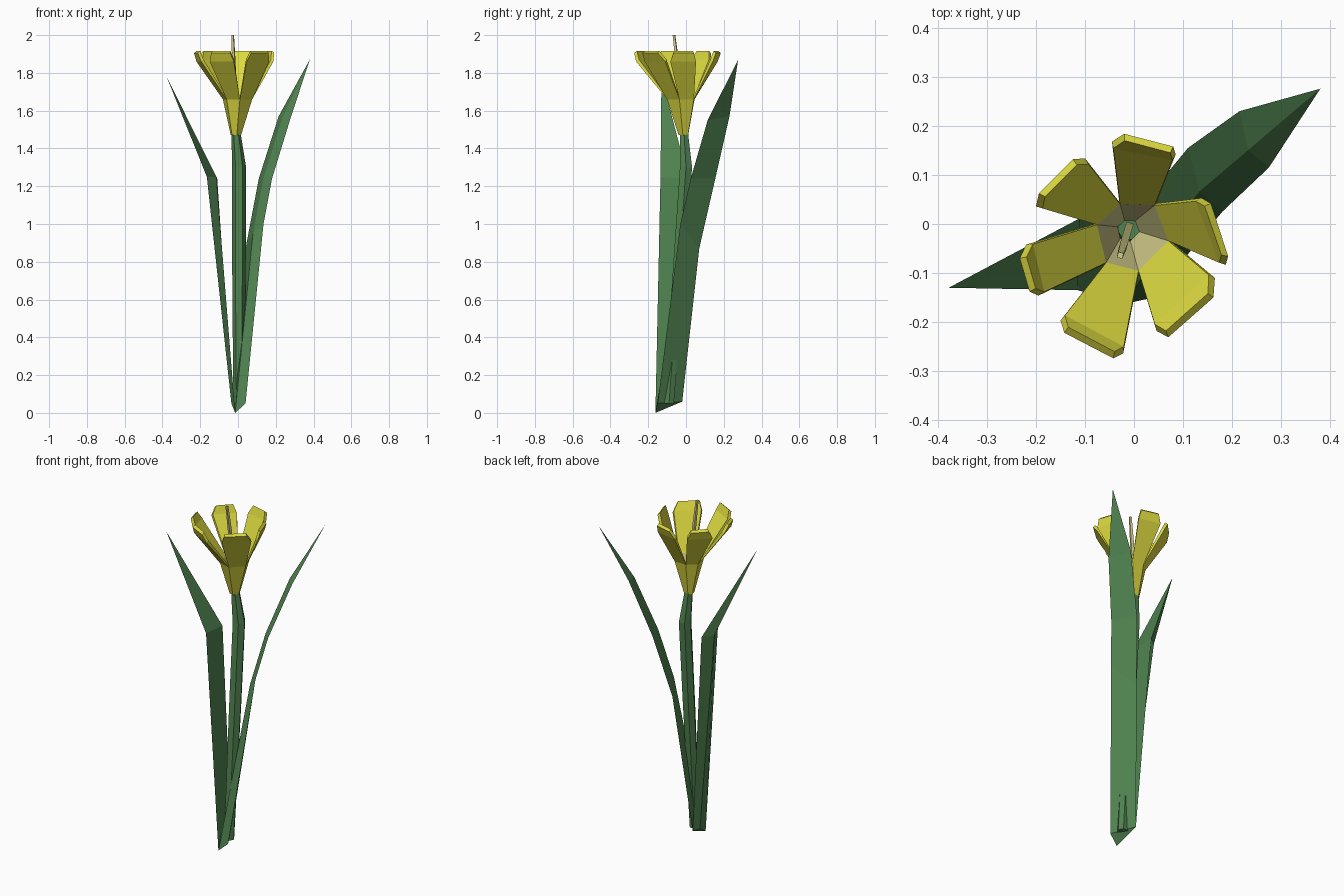
import bpy, bmesh, math
from mathutils import Vector

if "Cube" in bpy.data.objects:
    bpy.data.objects.remove(bpy.data.objects["Cube"])


def material(name, rgb):
    m = bpy.data.materials.new(name)
    m.diffuse_color = (*rgb, 1)
    m.use_nodes = True
    m.node_tree.nodes["Principled BSDF"].inputs["Base Color"].default_value = m.diffuse_color
    return m


GREEN = material("leaf green", (0.08, 0.225, 0.08))
YELLOW = material("petal yellow", (0.71, 0.69, 0.05))
CREAM = material("pale cream", (0.66, 0.62, 0.26))


def loft(name, rings, mats, cap=True, inner_from=None, closed=False):
    """Skin a list of rings; a one-point ring makes a tip."""
    bm = bmesh.new()
    rows = [[bm.verts.new(p) for p in r] for r in rings]
    pairs = list(zip(rows, rows[1:]))
    if closed:
        pairs.append((rows[-1], rows[0]))
    for k, (a, b) in enumerate(pairs):
        n = len(a)
        for i in range(n):
            j = (i + 1) % n
            quad = [a[i], a[j], b[0]] if len(b) == 1 else [a[i], a[j], b[j], b[i]]
            f = bm.faces.new(quad)
            if inner_from is not None and k >= inner_from:
                f.material_index = 1
    if cap and not closed:
        for r in (rows[0], rows[-1]):
            if len(r) > 2:
                bm.faces.new(r)
    bmesh.ops.recalc_face_normals(bm, faces=bm.faces)
    me = bpy.data.meshes.new(name)
    bm.to_mesh(me)
    bm.free()
    for m in mats:
        me.materials.append(m)
    ob = bpy.data.objects.new(name, me)
    bpy.context.collection.objects.link(ob)
    return ob


def ring(x, y, z, r, n, turn=0.0):
    return [(x + r * math.cos(turn + math.tau * i / n),
             y + r * math.sin(turn + math.tau * i / n), z) for i in range(n)]


# Stem: six sides, leaning back towards the flower
loft("stem", [ring(0.005, -0.09, 0.05, 0.03, 6), ring(0.005, -0.035, 0.8, 0.036, 6),
              ring(0.006, 0.0, 1.3, 0.037, 6), ring(-0.01, -0.01, 1.475, 0.025, 6)], [GREEN])

# Left leaf: front edge, outer keel, back edge
loft("left_leaf", [
    [(-0.015, -0.162, 0), (-0.035, -0.08, 0.05), (-0.03, -0.02, 0.06)],
    [(-0.115, -0.135, 1.25), (-0.165, -0.03, 1.25), (-0.11, 0.012, 1.24)],
    [(-0.378, -0.13, 1.78)]], [GREEN])

# Right leaf: back edge, front edge, inner ridge worked out between them
back = [(0.04, 0.07, 0.87), (0.11, 0.155, 1.24), (0.215, 0.23, 1.57)]
front = [(0.135, -0.03, 1.0), (0.18, 0.025, 1.24), (0.275, 0.115, 1.55)]
rows = [[(-0.03, -0.02, 0.06), (0.04, -0.15, 0.05), (-0.015, -0.162, 0)]]
for p, q in zip(back, front):
    ridge = Vector(p).lerp(Vector(q), 0.6) + Vector((-0.018, -0.01, 0))
    rows.append([p, q, ridge])
rows.append([(0.38, 0.276, 1.87)])
loft("right_leaf", rows, [GREEN])

# Cup: open six-sided funnel, yellow outside and cream inside
CX, CY = -0.005, -0.025
rim = [(0.045, 0.042), (-0.03, 0.045), (-0.08, 0.0), (-0.06, -0.082), (0.01, -0.1), (0.075, -0.035)]


def scaled(pts, cx, cy, s, z, ox=0, oy=0):
    return [(ox + cx + (x - cx) * s, oy + cy + (y - cy) * s, z) for x, y in pts]


outer_low = scaled(rim, CX, CY, 0.35, 1.47, -0.007, 0.012)
outer_top = scaled(rim, CX, CY, 1.0, 1.66)
inner_top = scaled(rim, CX, CY, 0.94, 1.668)
inner_low = scaled(rim, CX, CY, 0.29, 1.478, -0.007, 0.012)
loft("flower_cup", [outer_low, outer_top, inner_top, inner_low], [YELLOW, CREAM],
     inner_from=2, closed=True)
for f in bpy.data.objects["flower_cup"].data.polygons:
    if f.index >= 18:
        f.material_index = 0

# Petals: one per cup side; wide corners then tip corners (x, y)
petals = [
    ((0.085, 0.142), (-0.045, 0.168), (0.08, 0.158), (-0.02, 0.184)),
    ((-0.1, 0.134), (-0.2, 0.036), (-0.125, 0.132), (-0.194, 0.062)),
    ((-0.22, -0.042), (-0.195, -0.146), (-0.233, -0.07), (-0.213, -0.138)),
    ((-0.15, -0.197), (-0.022, -0.264), (-0.142, -0.222), (-0.042, -0.274)),
    ((0.046, -0.218), (0.165, -0.11), (0.07, -0.231), (0.162, -0.15)),
    ((0.187, -0.083), (0.138, 0.053), (0.192, -0.066), (0.157, 0.042)),
]


def inward(p):
    v = Vector(p)
    d = Vector((CX - v.x, CY - v.y, 0)).normalized()
    return v + d * 0.014 + Vector((0, 0, 0.012))


for i, (w1, w2, t1, t2) in enumerate(petals):
    j = (i + 1) % 6
    sections = [[outer_top[i], outer_top[j], inner_top[j], inner_top[i]]]
    for a, b, z in ((w1, w2, 1.86), (t1, t2, 1.905)):
        a, b = (*a, z), (*b, z)
        sections.append([a, b, inward(b), inward(a)])
    loft(f"petal_{i + 1}", sections, [YELLOW])

# Stamen: thin leaning rod
loft("stamen", [ring(-0.01, -0.005, 1.47, 0.011, 4, 0.5), ring(-0.022, -0.045, 1.85, 0.011, 4, 0.5),
                ring(-0.028, -0.064, 2.0, 0.008, 4, 0.5)], [CREAM])
